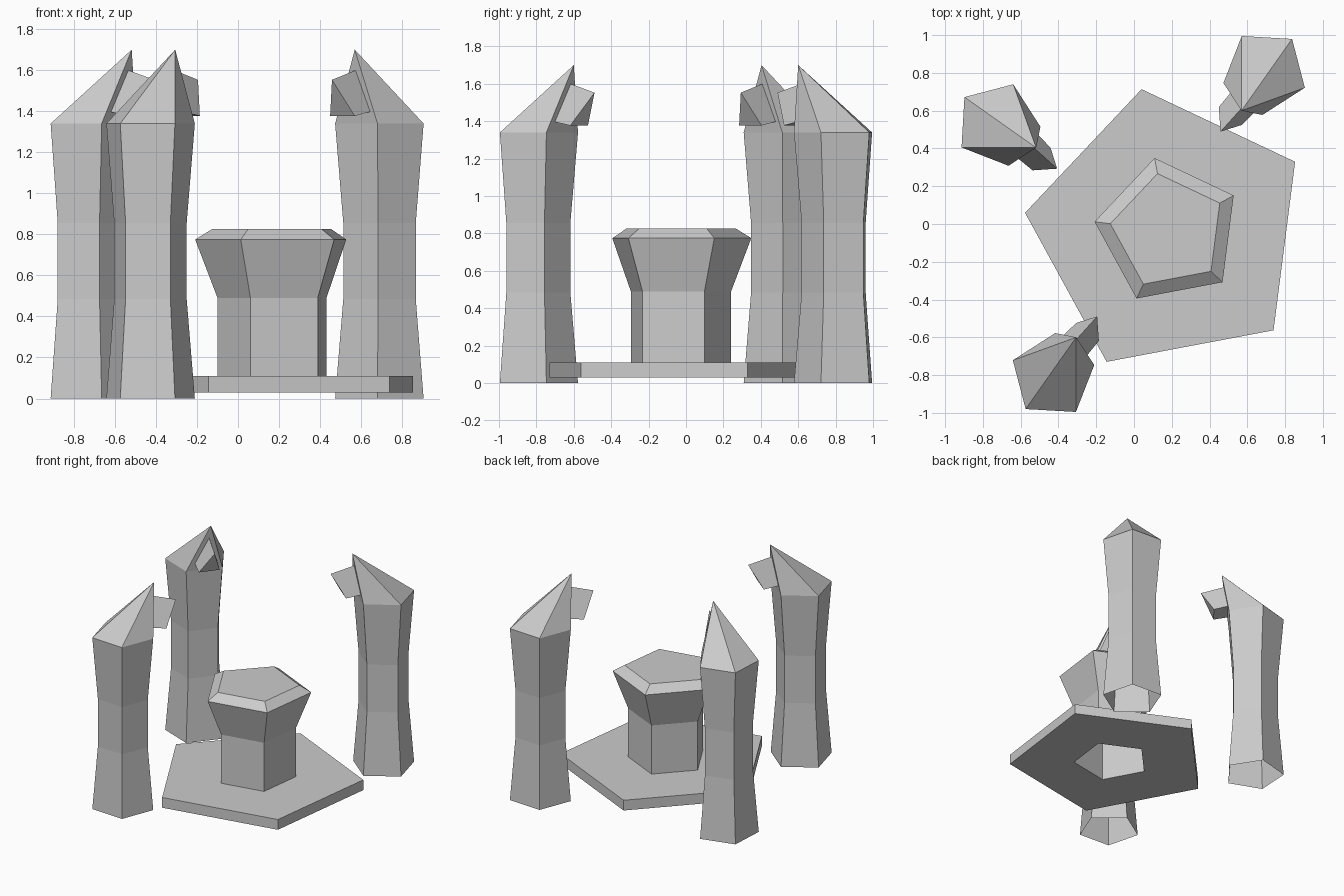
import bpy
from math import cos, sin, radians, pi

if "Cube" in bpy.data.objects:
    bpy.data.objects.remove(bpy.data.objects["Cube"])

SIDES = 5


def add_mesh(name, verts, faces, loc, turn=0):
    mesh = bpy.data.meshes.new(name)
    mesh.from_pydata(verts, [], faces)
    mesh.update()
    obj = bpy.data.objects.new(name, mesh)
    obj.location = loc
    obj.rotation_euler.z = radians(turn)
    bpy.context.collection.objects.link(obj)
    return obj


def lathe(profile, start):
    """Sweep (radius, z) points around z into five flat sides."""
    verts = [(r * cos(start + 2 * pi * i / SIDES), r * sin(start + 2 * pi * i / SIDES), z)
             for r, z in profile for i in range(SIDES)]
    faces = [(k * SIDES + i, k * SIDES + (i + 1) % SIDES,
              (k + 1) * SIDES + (i + 1) % SIDES, (k + 1) * SIDES + i)
             for k in range(len(profile) - 1) for i in range(SIDES)]
    return verts, faces


# Central altar: flared top on a hollow column, open underneath
CENTRE = (0.182, -0.038, 0)
verts, faces = lathe([(0.284, 0.03), (0.284, 0.49), (0.394, 0.775), (0.31, 0.826)], radians(28.7))
faces.append(tuple(range(3 * SIDES, 4 * SIDES)))
add_mesh("altar", verts, faces, CENTRE)

# Pentagonal platform ring around the column
verts, faces = lathe([(0.284, 0.03), (0.765, 0.03), (0.765, 0.11), (0.284, 0.11)], radians(28.7))
add_mesh("platform", verts, faces, CENTRE)

# Three waisted pillars with leaning tips and a wedge pointing at the altar
PILLARS = [("front", (-0.430, -0.804, 0), 0),
           ("left", (-0.722, 0.528, 0), -90),
           ("back", (0.693, 0.804, 0), 180)]

for label, loc, turn in PILLARS:
    verts, faces = lathe([(0.227, 0), (0.186, 0.485), (0.186, 0.855), (0.227, 1.34)], radians(14.7))
    tip = len(verts)
    verts.append((0.124, 0.204, 1.7))
    faces += [(tip - SIDES + i, tip - SIDES + (i + 1) % SIDES, tip) for i in range(SIDES)]
    add_mesh(label + "_pillar", verts, faces, loc, turn)

    # Triangular wedge: inner triangle sits just inside the cap
    wedge = [(0.100, 0.165, 1.608), (0.172, 0.097, 1.398), (0.047, 0.206, 1.398),
             (0.235, 0.315, 1.553), (0.244, 0.185, 1.377), (0.124, 0.280, 1.377)]
    add_mesh(label + "_wedge", wedge,
             [(0, 2, 1), (3, 4, 5), (0, 1, 4, 3), (1, 2, 5, 4), (2, 0, 3, 5)], loc, turn)
